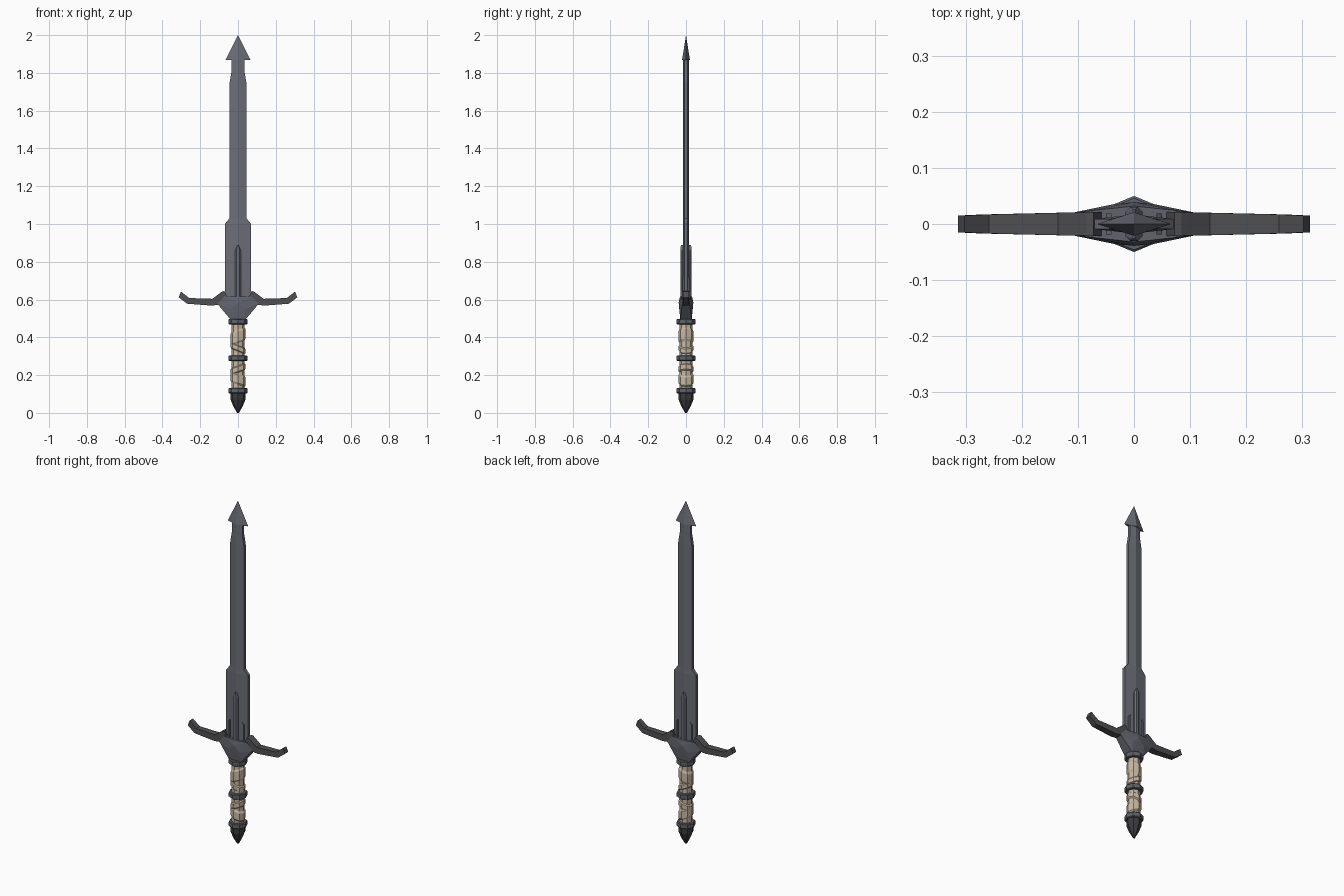
import bpy, bmesh, math

if "Cube" in bpy.data.objects:
    bpy.data.objects.remove(bpy.data.objects["Cube"])


def material(name, rgb):
    m = bpy.data.materials.new(name)
    m.diffuse_color = (*rgb, 1)
    m.use_nodes = True
    m.node_tree.nodes["Principled BSDF"].inputs["Base Color"].default_value = m.diffuse_color
    return m


STEEL = material("blue grey steel", (0.15, 0.155, 0.185))
FITTING = material("dark steel fittings", (0.115, 0.125, 0.15))
IRON = material("dark iron", (0.08, 0.08, 0.087))
BLACK = material("black iron", (0.045, 0.045, 0.05))
LEATHER = material("tan leather", (0.58, 0.48, 0.36))


def finish(name, bm, mat):
    bmesh.ops.recalc_face_normals(bm, faces=bm.faces)
    me = bpy.data.meshes.new(name)
    bm.to_mesh(me)
    bm.free()
    me.materials.append(mat)
    ob = bpy.data.objects.new(name, me)
    bpy.context.collection.objects.link(ob)
    return ob


def loft(name, rings, mat):
    """Skin a list of equal-length point rings and cap both ends."""
    bm = bmesh.new()
    rows = [[bm.verts.new(p) for p in r] for r in rings]
    n = len(rows[0])
    for a, b in zip(rows, rows[1:]):
        for i in range(n):
            j = (i + 1) % n
            bm.faces.new((a[i], a[j], b[j], b[i]))
    bm.faces.new(rows[0])
    bm.faces.new(rows[-1])
    return finish(name, bm, mat)


def hull(name, pts, mat):
    bm = bmesh.new()
    for p in pts:
        bm.verts.new(p)
    bmesh.ops.convex_hull(bm, input=bm.verts)
    return finish(name, bm, mat)


def lathe(name, profile, mat, shear=0.0):
    """Eight-sided turned part from (z, radius) pairs, optionally slanted."""
    rings = []
    for z, r in profile:
        ring = []
        for i in range(8):
            a = math.pi * i / 4
            x, y = r * math.cos(a), r * math.sin(a)
            ring.append((x, y, z + shear * x))
        rings.append(ring)
    return loft(name, rings, mat)


# Blade: flattened diamond section with narrow flat edges
def blade_ring(z, w, e=0.009, t=0.017):
    return [(w, -e, z), (w, e, z), (0, t, z), (-w, e, z), (-w, -e, z), (0, -t, z)]


loft("blade", [blade_ring(0.58, 0.07), blade_ring(1.0, 0.07), blade_ring(1.03, 0.045),
               blade_ring(1.75, 0.044), blade_ring(1.81, 0.034), blade_ring(1.87, 0.034)], STEEL)

# Arrow-shaped point
hull("blade_point", [(0.066, 0, 1.868), (-0.066, 0, 1.868), (0, 0.021, 1.868),
                     (0, -0.021, 1.868), (0, 0, 2.0)], STEEL)

# Raised central rib and the short side ribs at the blade root
hull("central_rib", [(sx * x, sy * y, z) for sx in (-1, 1) for sy in (-1, 1)
                     for x, y, z in ((0.015, 0.022, 0.56), (0.015, 0.022, 0.86), (0.007, 0.030, 0.56),
                                     (0.007, 0.030, 0.87), (0.002, 0.026, 0.89))], STEEL)
for s, side in ((-1, "left"), (1, "right")):
    hull(side + "_root_rib", [(s * x, sy * 0.019, z) for sy in (-1, 1)
                              for x, z in ((0.04, 0.58), (0.05, 0.58), (0.04, 0.72), (0.05, 0.71))], STEEL)

# Guard centre
hull("guard_centre", [(sx * x, sy * y, z) for sx in (-1, 1) for sy in (-1, 1)
                      for x, y, z in ((0, 0.039, 0.585), (0.11, 0.02, 0.578), (0.075, 0.024, 0.615),
                                      (0.038, 0.035, 0.55), (0.036, 0.03, 0.49), (0, 0.032, 0.615))], FITTING)

# Guard arms: (bottom x, bottom z, top x, top z, half depth)
ARM = [(0.04, 0.575, 0.072, 0.645, 0.021), (0.10, 0.573, 0.085, 0.642, 0.021),
       (0.14, 0.568, 0.135, 0.604, 0.020), (0.27, 0.578, 0.258, 0.608, 0.017),
       (0.314, 0.612, 0.302, 0.642, 0.015)]
for s, side in ((-1, "left"), (1, "right")):
    loft(side + "_guard_arm", [[(s * bx, -d, bz), (s * bx, d, bz), (s * tx, d, tz), (s * tx, -d, tz)]
                               for bx, bz, tx, tz, d in ARM], IRON)

# Grip with slanted leather wraps
lathe("grip", [(0.11, 0.034), (0.49, 0.034)], LEATHER)
for i, (z, h, k) in enumerate(((0.405, 0.036, 0.35), (0.342, 0.016, -0.4),
                               (0.232, 0.018, 0.35), (0.18, 0.03, -0.35))):
    lathe(f"grip_wrap_{i + 1}", [(z - h, 0.034), (z - h * 0.7, 0.040),
                                 (z + h * 0.7, 0.040), (z + h, 0.034)], LEATHER, k)

# Collars
for name, z in (("upper", 0.483), ("middle", 0.29), ("lower", 0.118)):
    lathe(name + "_collar", [(z - 0.015, 0.046), (z - 0.011, 0.05),
                             (z + 0.011, 0.05), (z + 0.015, 0.046)], FITTING)

# Pommel
lathe("pommel", [(0.0, 0.005), (0.035, 0.025), (0.072, 0.040), (0.11, 0.041)], BLACK)
